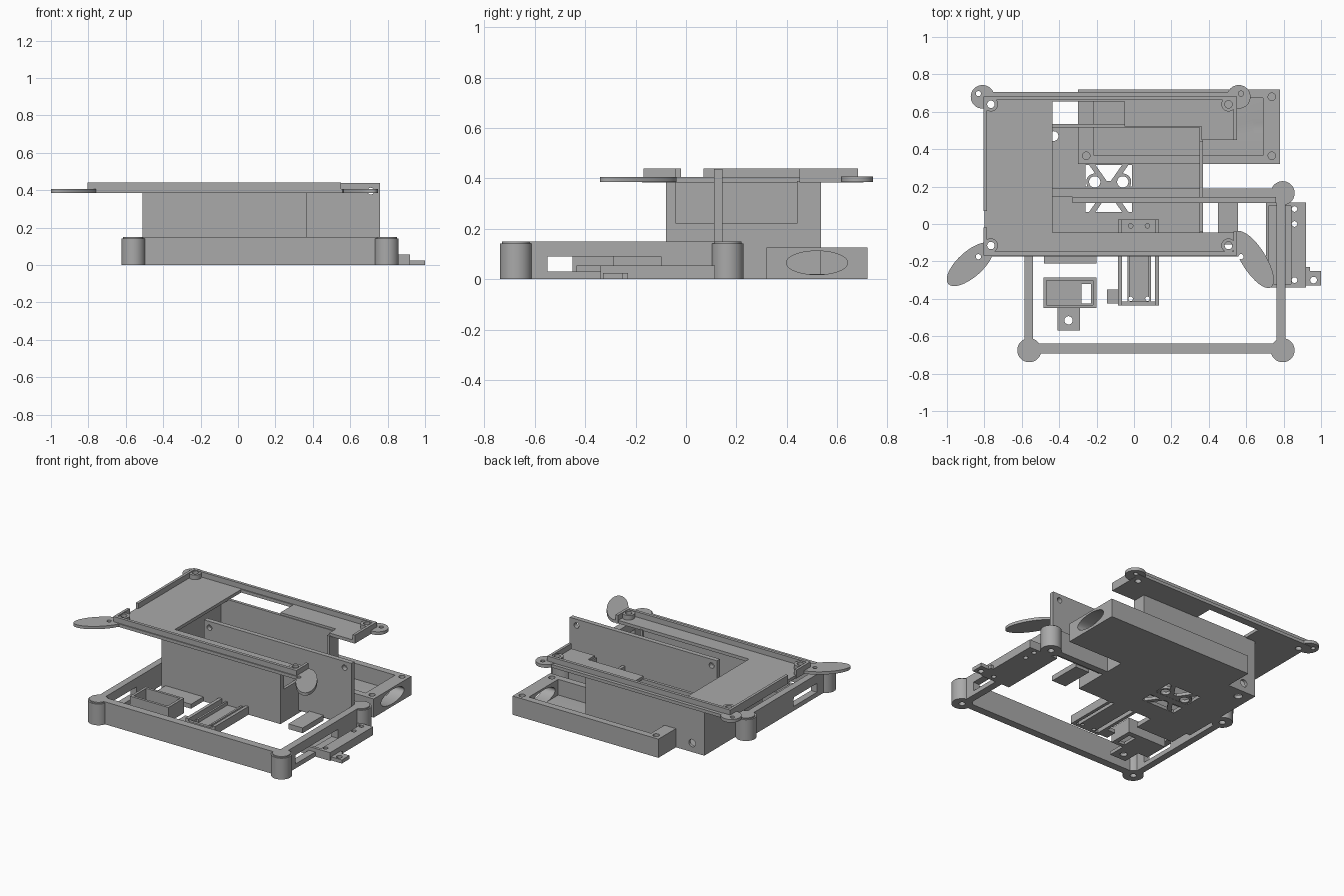
import bpy, bmesh, math
from mathutils import Matrix

grey = bpy.data.materials.new("mid grey")
grey.diffuse_color = (0.4, 0.4, 0.4, 1)


def block(x0, x1, y0, y1, z0, z1):
    m = Matrix.Translation(((x0 + x1) / 2, (y0 + y1) / 2, (z0 + z1) / 2))
    return "block", m @ Matrix.Diagonal((x1 - x0, y1 - y0, z1 - z0, 1))


def disc(x, y, r, z0, z1, r2=None, angle=0):
    m = Matrix.Translation((x, y, (z0 + z1) / 2)) @ Matrix.Rotation(math.radians(angle), 4, "Z")
    return "disc", m @ Matrix.Diagonal((r, r2 or r, z1 - z0, 1))


def bore(axis, centre, ra, rz, length):
    # elliptical hole lying along x or y
    m = Matrix.Translation(centre)
    if axis == "x":
        m = m @ Matrix.Rotation(math.pi / 2, 4, "Z")
    m = m @ Matrix.Rotation(math.pi / 2, 4, "X")
    return "disc", m @ Matrix.Diagonal((ra, rz, length, 1))


def mesh_object(name, solids):
    bm = bmesh.new()
    for kind, m in solids:
        if kind == "block":
            bmesh.ops.create_cube(bm, size=1, matrix=m)
        else:
            bmesh.ops.create_cone(bm, cap_ends=True, segments=40, radius1=1, radius2=1, depth=1, matrix=m)
    me = bpy.data.meshes.new(name)
    bm.to_mesh(me)
    bm.free()
    ob = bpy.data.objects.new(name, me)
    bpy.context.collection.objects.link(ob)
    return ob


def part(name, solids, cuts=()):
    ob = mesh_object(name, solids)
    if cuts:
        cutter = mesh_object(name + "_cutter", cuts)
        cutter.hide_render = True
        mod = ob.modifiers.new("cut", "BOOLEAN")
        mod.operation, mod.solver, mod.object = "DIFFERENCE", "EXACT", cutter
        mod.use_self = True
        dg = bpy.context.evaluated_depsgraph_get()
        me = bpy.data.meshes.new_from_object(ob.evaluated_get(dg))
        ob.modifiers.clear()
        ob.data = me
        bpy.data.objects.remove(cutter)
    ob.data.materials.clear()
    ob.data.materials.append(grey)
    bpy.ops.object.select_all(action="DESELECT")
    ob.select_set(True)
    bpy.context.view_layer.objects.active = ob
    bpy.ops.object.shade_smooth_by_angle(angle=math.radians(30))
    return ob


# lower frame: four walls with round corner bosses and cable windows
corners = [(x, y) for x in (-0.56, 0.795) for y in (-0.675, 0.165)]
part("lower_frame",
     [block(-0.56, 0.795, -0.692, -0.64, 0, 0.15), block(-0.56, 0.795, 0.145, 0.19, 0, 0.15),
      block(-0.585, -0.54, -0.675, 0.165, 0, 0.15), block(0.762, 0.81, -0.675, 0.165, 0, 0.15)]
     + [disc(x, y, 0.064, 0, 0.142) for x, y in corners]
     + [disc(x, y, 0.055, 0.1, 0.15) for x, y in corners],
     [block(0.7, 0.9, -0.55, -0.1, 0.03, 0.09), block(-0.65, -0.5, -0.55, -0.3, 0.03, 0.09)]
     + [disc(x, y, 0.02, -0.1, 0.03) for x, y in corners])

# main housing: open box with fan opening in the floor
part("main_housing", [block(-0.51, 0.37, -0.08, 0.535, 0, 0.39)],
     [block(-0.485, 0.35, -0.052, 0.515, 0.022, 0.6),
      block(0.3, 0.5, -0.04, 0.44, 0.22, 0.6),
      block(-0.26, -0.01, 0.065, 0.315, -0.1, 0.1),
      disc(-0.43, 0.47, 0.026, -0.1, 0.1),
      bore("y", (-0.42, 0.53, 0.06), 0.025, 0.025, 0.1)])


def bar(angle, width=0.028, length=0.34, x=-0.135, y=0.19):
    m = Matrix.Translation((x, y, 0.011)) @ Matrix.Rotation(math.radians(angle), 4, "Z")
    return "block", m @ Matrix.Diagonal((length, width, 0.02, 1))


# fan grille: crossed bars, hub and side rings
part("fan_grille", [bar(55), bar(-55), bar(0, 0.02, 0.25), disc(-0.135, 0.19, 0.04, 0.001, 0.02)]
     + [disc(-0.135 + s * 0.075, 0.225, 0.045, 0.001, 0.02) for s in (-1, 1)],
     [disc(-0.135 + s * 0.075, 0.225, 0.03, -0.1, 0.1) for s in (-1, 1)])

# upper bezel: floor plates, rims, corner posts, ears and rounded wings
posts = [(x, y) for x in (-0.765, 0.505) for y in (-0.115, 0.64)]
ears = [(-0.81, 0.68), (0.56, 0.68)]
Z0, Z1, Z2 = 0.384, 0.405, 0.44
part("upper_bezel",
     [block(-0.8, -0.435, -0.165, 0.68, Z0, Z1), block(-0.45, 0.55, -0.165, -0.045, Z0, Z1),
      block(-0.45, 0.55, 0.655, 0.68, Z0, Z1), block(-0.05, 0.37, 0.52, 0.67, Z0, Z1),
      block(0.36, 0.55, 0.45, 0.67, Z0, Z1), block(-0.81, 0.56, 0.67, 0.705, Z0, Z1),
      block(-0.81, 0.56, -0.175, -0.16, Z0, Z1)]
     + [block(-0.805, 0.55, 0.662, 0.682, Z0, Z2), block(-0.805, 0.55, -0.168, -0.148, Z0, Z2),
        block(-0.805, -0.787, 0.07, 0.67, Z0, Z2), block(-0.805, -0.787, -0.16, -0.02, Z0, Z2),
        block(0.532, 0.55, 0.45, 0.67, Z0, Z2), block(0.532, 0.55, -0.16, -0.04, Z0, Z2)]
     + [disc(x, y, 0.038, Z0, Z2 - 0.004) for x, y in posts]
     + [disc(x, y, 0.063, Z0 + 0.002, Z1 + 0.002) for x, y in ears]
     + [disc(-0.875, -0.215, 0.158, Z0 + 0.002, Z1, 0.068, 42),
        disc(0.64, -0.19, 0.175, Z0 + 0.002, Z1, 0.065, -58)],
     [block(-0.435, 0.36, -0.045, 0.515, 0.3, 0.5)]
     + [disc(x, y, 0.02, 0.3, 0.5) for x, y in posts]
     + [disc(x, y, 0.014, 0.3, 0.5) for x in (-0.832, 0.572) for y in (-0.175, 0.697)])

# upright divider panel
part("divider_panel", [block(-0.33, 0.76, 0.112, 0.144, 0.02, 0.437)],
     [bore("y", (x, 0.13, 0.395), 0.018, 0.018, 0.2) for x in (-0.29, 0.71)])

# rear duct: open tray with an oval port in its right end
part("rear_duct", [block(-0.3, 0.78, 0.32, 0.72, 0, 0.125)],
     [block(-0.215, 0.69, 0.365, 0.675, 0.02, 0.3), bore("x", (0.74, 0.52, 0.065), 0.122, 0.047, 0.2)]
     + [disc(x, y, 0.02, 0.04, 0.2) for x in (-0.255, 0.737) for y in (0.365, 0.68)])

# side carrier: shallow tray with mounting ear
part("side_carrier", [block(0.705, 0.92, -0.34, 0.115, 0, 0.055), block(0.9, 1.0, -0.33, -0.23, 0, 0.024)],
     [block(0.72, 0.84, -0.32, 0.095, 0.02, 0.2), disc(0.96, -0.3, 0.018, -0.1, 0.2),
      "" or block(0.94, 1.1, -0.25, -0.2, -0.1, 0.2)]
     + [disc(0.858, y, 0.015, -0.1, 0.2) for y in (-0.3, 0.0, 0.08)])

# centre slide: channel between two rails
part("centre_slide",
     [block(-0.085, -0.063, -0.435, 0.025, 0, 0.055), block(0.112, 0.134, -0.435, 0.025, 0, 0.055),
      block(-0.03, 0.085, -0.43, 0.02, 0, 0.022), block(-0.035, -0.022, -0.42, 0.02, 0, 0.045),
      block(0.077, 0.09, -0.42, 0.02, 0, 0.045), block(-0.08, 0.13, -0.435, -0.415, 0, 0.04),
      block(-0.08, 0.13, -0.06, 0.025, 0, 0.04), block(-0.145, -0.08, -0.425, -0.35, 0, 0.024)],
     [disc(x, y, 0.012, -0.1, 0.2) for x in (-0.018, 0.072) for y in (-0.4, -0.01)])

# small socket box with a screw tab
part("socket_box", [block(-0.485, -0.2, -0.45, -0.285, 0, 0.1), block(-0.41, -0.29, -0.57, -0.44, 0, 0.022)],
     [block(-0.468, -0.218, -0.433, -0.302, 0.02, 0.2), block(-0.28, -0.23, -0.425, -0.32, -0.1, 0.2),
      disc(-0.35, -0.515, 0.022, -0.1, 0.2)])

# loose flat plates beside the housing
part("left_plate", [block(-0.48, -0.2, -0.21, -0.07, 0, 0.03)])
part("right_plate", [block(0.45, 0.555, -0.11, 0.112, 0, 0.035)])
